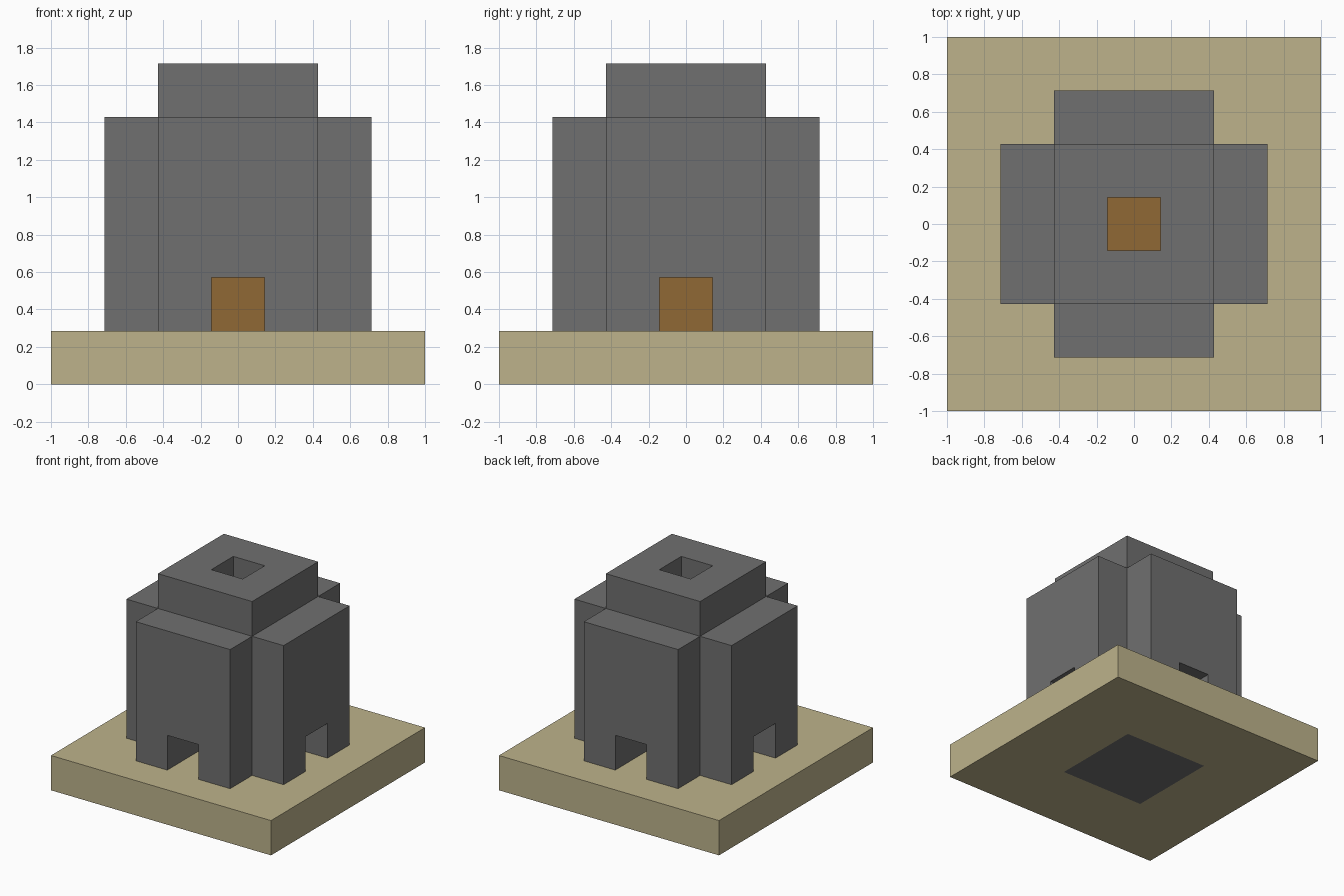
import bpy, bmesh
from mathutils import Vector

cube = bpy.data.objects.get("Cube")
if cube:
    bpy.data.objects.remove(cube, do_unlink=True)

U = 1 / 7  # building module


def material(name, rgb):
    m = bpy.data.materials.new(name)
    m.use_nodes = True
    color = (*rgb, 1)
    m.diffuse_color = color
    m.node_tree.nodes["Principled BSDF"].inputs["Base Color"].default_value = color
    return m


sand = material("sand", (0.51, 0.45, 0.26))
stone = material("stone_grey", (0.16, 0.16, 0.16))
ember = material("ember_orange", (0.28, 0.14, 0.036))


def finish(name, bm, *mats):
    mesh = bpy.data.meshes.new(name)
    bmesh.ops.recalc_face_normals(bm, faces=bm.faces)
    bm.to_mesh(mesh)
    bm.free()
    for m in mats:
        mesh.materials.append(m)
    obj = bpy.data.objects.new(name, mesh)
    bpy.context.collection.objects.link(obj)
    return obj


def box(half, z0, z1):
    bm = bmesh.new()
    bmesh.ops.create_cube(bm, size=2)
    for v in bm.verts:
        v.co = Vector((v.co.x * half, v.co.y * half, z1 if v.co.z > 0 else z0)) * U
    return bm


# Base slab, with a small stone square set into its underside
bm = box(7, 0, 2)
bm.normal_update()
under = min(bm.faces, key=lambda f: f.normal.z)
bmesh.ops.inset_region(bm, faces=[under], thickness=6.13 * U)
under.material_index = 1
finish("base_slab", bm, sand, stone)

# Tower: stepped cross with a chimney shaft and four doorways
plan = [-5, -3, -1, 1, 3, 5]
levels = [2, 4, 10, 12]


def solid(i, j, k):
    if not (0 <= i < 5 and 0 <= j < 5 and 0 <= k < 3):
        return False
    a, b = abs(i - 2), abs(j - 2)      # rings out from the centre
    if a == b == 0:                    # chimney shaft and hearth
        return False
    if a == b == 2:                    # open corners
        return False
    if k == 0 and 0 in (a, b):         # doorways
        return False
    return k < 2 or max(a, b) < 2      # arms end below the cap


bm = bmesh.new()
axes = (plan, plan, levels)
for i in range(5):
    for j in range(5):
        for k in range(3):
            if not solid(i, j, k):
                continue
            cell = (i, j, k)
            for ax in range(3):
                for side in (0, 1):
                    near = list(cell)
                    near[ax] += 2 * side - 1
                    if solid(*near):
                        continue
                    corners = []
                    for s, t in ((0, 0), (1, 0), (1, 1), (0, 1)):
                        p = list(cell)
                        p[ax] += side
                        p[(ax + 1) % 3] += s
                        p[(ax + 2) % 3] += t
                        corners.append(bm.verts.new([axes[n][p[n]] * U for n in range(3)]))
                    bm.faces.new(corners if side else corners[::-1])
bmesh.ops.remove_doubles(bm, verts=bm.verts, dist=0.001)
bmesh.ops.dissolve_limit(bm, angle_limit=0.01, verts=bm.verts, edges=bm.edges)
finish("tower", bm, stone)

# Glowing block at the meeting of the doorways, below the chimney
finish("hearth_block", box(1, 2, 4), ember)
